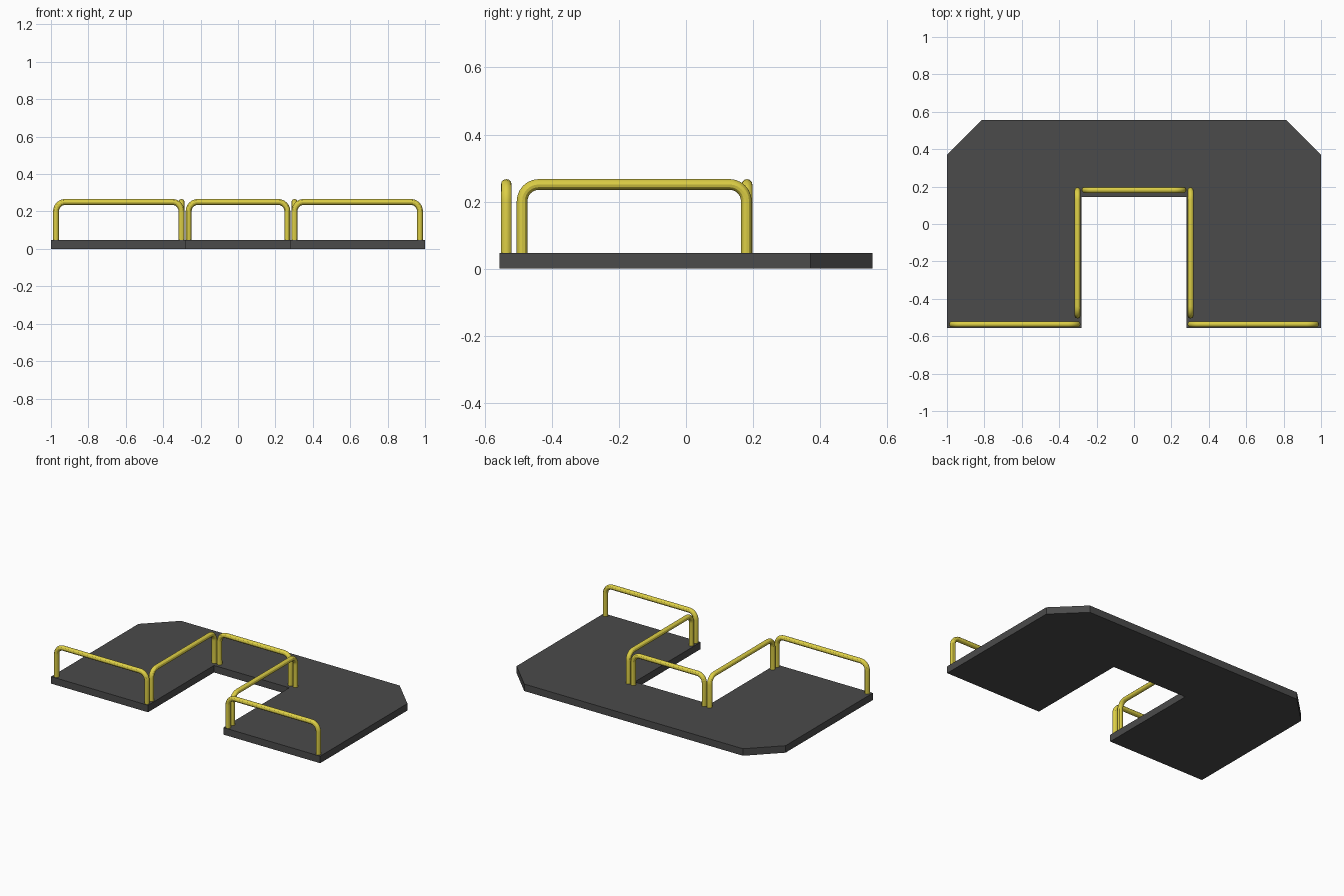
import bpy, bmesh
from math import sin, cos, pi
from mathutils import Vector

if "Cube" in bpy.data.objects:
    bpy.data.objects.remove(bpy.data.objects["Cube"])

PLATE_H, TUBE_R, BEND_R, RAIL_Z = 0.047, 0.016, 0.05, 0.251


def material(name, color):
    m = bpy.data.materials.new(name)
    m.diffuse_color = color
    m.use_nodes = True
    m.node_tree.nodes["Principled BSDF"].inputs["Base Color"].default_value = m.diffuse_color
    return m


dark = material("dark_grey", (0.07, 0.07, 0.07, 1))
yellow = material("yellow", (0.72, 0.62, 0.06, 1))

# U-shaped base plate with chamfered rear corners
half = [(0.28, 0.145), (0.28, -0.556), (1, -0.556), (1, 0.371), (0.813, 0.556)]
outline = half + [(-x, y) for x, y in reversed(half)]
bm = bmesh.new()
face = bm.faces.new([bm.verts.new((x, y, 0)) for x, y in outline])
ext = bmesh.ops.extrude_face_region(bm, geom=[face])
top = [v for v in ext["geom"] if isinstance(v, bmesh.types.BMVert)]
bmesh.ops.translate(bm, verts=top, vec=(0, 0, PLATE_H))
bmesh.ops.recalc_face_normals(bm, faces=bm.faces[:])
mesh = bpy.data.meshes.new("base_plate")
bm.to_mesh(mesh)
bm.free()
mesh.materials.append(dark)
bpy.context.collection.objects.link(bpy.data.objects.new("base_plate", mesh))


def guard_rail(name, a, b):
    """Bent tube hoop whose legs stand at the plan points a and b."""
    a, b, up = Vector((*a, 0)), Vector((*b, 0)), Vector((0, 0, 1))
    d = (b - a).normalized()
    steps = 6

    def bend(foot, inward):
        c = foot + inward * BEND_R + up * (RAIL_Z - BEND_R)
        return [c + BEND_R * (up * sin(t) - inward * cos(t))
                for t in (i * pi / 2 / steps for i in range(steps + 1))]

    base = up * (PLATE_H - 0.002)
    pts = [a + base] + bend(a, d) + bend(b, -d)[::-1] + [b + base]
    cu = bpy.data.curves.new(name, "CURVE")
    cu.dimensions = "3D"
    cu.bevel_depth = TUBE_R
    cu.bevel_resolution = 4
    cu.use_fill_caps = True
    sp = cu.splines.new("POLY")
    sp.points.add(len(pts) - 1)
    for p, co in zip(sp.points, pts):
        p.co = (*co, 1)
    cu.materials.append(yellow)
    ob = bpy.data.objects.new(name, cu)
    bpy.context.collection.objects.link(ob)
    bpy.ops.object.select_all(action="DESELECT")
    ob.select_set(True)
    bpy.context.view_layer.objects.active = ob
    bpy.ops.object.convert(target="MESH")
    bpy.ops.object.shade_smooth_by_angle()


# Guard rails along the front edges, the notch sides and the notch back
for side, s in (("left", -1), ("right", 1)):
    guard_rail(f"front_rail_{side}", (s * 0.302, -0.536), (s * 0.973, -0.536))
    guard_rail(f"notch_rail_{side}", (s * 0.302, -0.489), (s * 0.302, 0.18))
guard_rail("notch_rail_back", (-0.264, 0.182), (0.264, 0.182))
